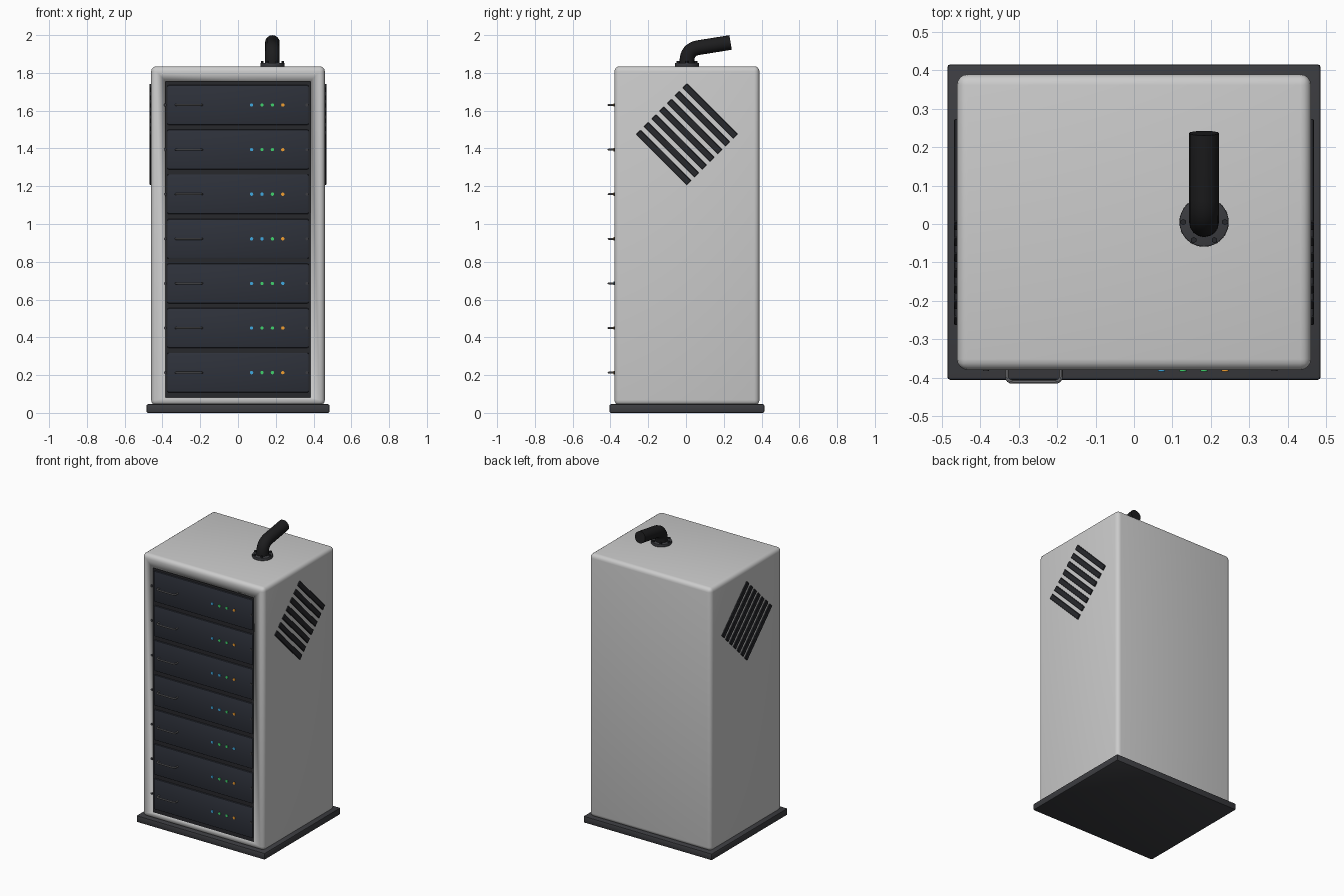
import bpy, math
from mathutils import Vector

if "Cube" in bpy.data.objects:
    bpy.data.objects.remove(bpy.data.objects["Cube"])

CY = 0.005                      # cabinet centre in y
FRONT = CY - 0.384              # cabinet front plane


def material(name, r, g, b):
    m = bpy.data.materials.new(name)
    m.diffuse_color = (r, g, b, 1)
    m.use_nodes = True
    m.node_tree.nodes["Principled BSDF"].inputs["Base Color"].default_value = m.diffuse_color
    return m


PLINTH = material("dark_plinth", 0.045, 0.046, 0.052)
PANEL = material("panel", 0.027, 0.031, 0.043)
BLACK = material("black", 0.012, 0.012, 0.013)
SLAT = material("slat", 0.02, 0.021, 0.025)
METAL = material("handle_metal", 0.2, 0.2, 0.21)
LED = {"b": material("led_blue", 0.05, 0.4, 0.75),
       "g": material("led_green", 0.05, 0.65, 0.15),
       "o": material("led_orange", 0.9, 0.35, 0.03)}


def finish(o, name, mat=None, bevel=0, segments=2):
    o.name = name
    if mat:
        o.data.materials.append(mat)
    if bevel:
        b = o.modifiers.new("bevel", "BEVEL")
        b.width, b.segments = bevel, segments
        b.limit_method = "ANGLE"
        bpy.ops.object.modifier_apply(modifier="bevel")
    bpy.ops.object.shade_smooth_by_angle(angle=math.radians(40))
    return o


def box(name, lo, hi, mat=None, bevel=0, segments=2):
    lo, hi = Vector(lo), Vector(hi)
    bpy.ops.mesh.primitive_cube_add(size=1, location=(lo + hi) / 2)
    o = bpy.context.object
    o.scale = hi - lo
    bpy.ops.object.transform_apply(location=False, rotation=False, scale=True)
    return finish(o, name, mat, bevel, segments)


def disc(name, loc, r, depth, mat, rot=(0, 0, 0), sides=12, bevel=0):
    bpy.ops.mesh.primitive_cylinder_add(vertices=sides, radius=r, depth=depth,
                                        location=loc, rotation=rot)
    return finish(bpy.context.object, name, mat, bevel)


def tube(name, points, r, mat, res=4):
    c = bpy.data.curves.new(name, "CURVE")
    c.dimensions = "3D"
    c.bevel_depth, c.bevel_resolution, c.use_fill_caps = r, res, True
    s = c.splines.new("POLY")
    s.points.add(len(points) - 1)
    for p, q in zip(s.points, points):
        p.co = (*q, 1)
    o = bpy.data.objects.new(name, c)
    bpy.context.collection.objects.link(o)
    bpy.ops.object.select_all(action="DESELECT")
    o.select_set(True)
    bpy.context.view_layer.objects.active = o
    bpy.ops.object.convert(target="MESH")
    return finish(bpy.context.object, name, mat)


def rounded(points, r, n):
    """Replace each inner corner of a path with a smooth bend."""
    pts = [Vector(p) for p in points]
    out = [pts[0]]
    for a, b, c in zip(pts, pts[1:], pts[2:]):
        p, q = b + (a - b).normalized() * r, b + (c - b).normalized() * r
        for i in range(n + 1):
            t = i / n
            out.append(p * (1 - t) ** 2 + b * 2 * t * (1 - t) + q * t * t)
    return out + [pts[-1]]


# Plinth and cabinet shell
box("plinth", (-0.485, CY - 0.41, 0), (0.485, CY + 0.41, 0.046), PLINTH, 0.008)
shell = box("cabinet", (-0.46, FRONT, 0.04), (0.46, CY + 0.384, 1.835), None, 0.028, 4)

# Front bay cut into the shell, with a dark lining
cutter = box("bay_cutter", (-0.383, FRONT - 0.1, 0.082), (0.383, FRONT + 0.04, 1.755))
cutter.hide_render = True
bpy.context.view_layer.objects.active = shell
cut = shell.modifiers.new("bay", "BOOLEAN")
cut.object, cut.solver = cutter, "EXACT"
bpy.ops.object.modifier_apply(modifier="bay")
bpy.data.objects.remove(cutter)
box("bay_lining", (-0.383, FRONT + 0.01, 0.082), (0.383, FRONT + 0.041, 1.755), SLAT)

# Seven drawers with handle, lamps and screws
FACING = (math.pi / 2, 0, 0)
for i, lamps in enumerate(["bggo", "bggo", "bggb", "bbgo", "bbgo", "bggo", "bggo"]):
    z = 0.213 + 0.2362 * i
    box(f"drawer_{i}", (-0.374, FRONT, z - 0.105), (0.374, FRONT + 0.03, z + 0.105), PANEL, 0.007)
    y = FRONT - 0.031
    path = [(-0.33, FRONT + 0.005, z), (-0.33, y, z), (-0.19, y, z), (-0.19, FRONT + 0.005, z)]
    tube(f"handle_{i}", rounded(path, 0.015, 4), 0.005, METAL, 2)
    for k, c in enumerate(lamps):
        disc(f"lamp_{i}_{k}", (0.072 + 0.055 * k, FRONT, z), 0.009, 0.008, LED[c], FACING)
    for x in (-0.385, 0.365):
        disc(f"screw_{i}", (x, FRONT, z), 0.008, 0.006, PLINTH, FACING)

# Diagonal vent slats on both sides
for side in (-1, 1):
    for i in range(7):
        d = (i - 3) * 0.058 / math.sqrt(2)
        slat = box(f"vent_slat_{i}", (-0.008, -0.19, -0.017), (0.008, 0.19, 0.017), SLAT, 0.003, 1)
        slat.location = (side * 0.46, CY + d, 1.475 + d)
        slat.rotation_euler = (-math.pi / 4, 0, 0)

# Exhaust pipe with bolted flange
PX = 0.182
disc("flange", (PX, CY, 1.843), 0.064, 0.02, PLINTH, sides=32, bevel=0.003)
for i in range(6):
    a = i * math.pi / 3
    disc(f"flange_bolt_{i}", (PX + 0.054 * math.cos(a), CY + 0.054 * math.sin(a), 1.855),
         0.008, 0.014, SLAT, sides=6)
pipe_path = [(PX, CY, 1.835), (PX, CY, 1.924), (PX, 0.236, 1.961)]
tube("exhaust_pipe", rounded(pipe_path, 0.062, 8), 0.039, BLACK, 6)
